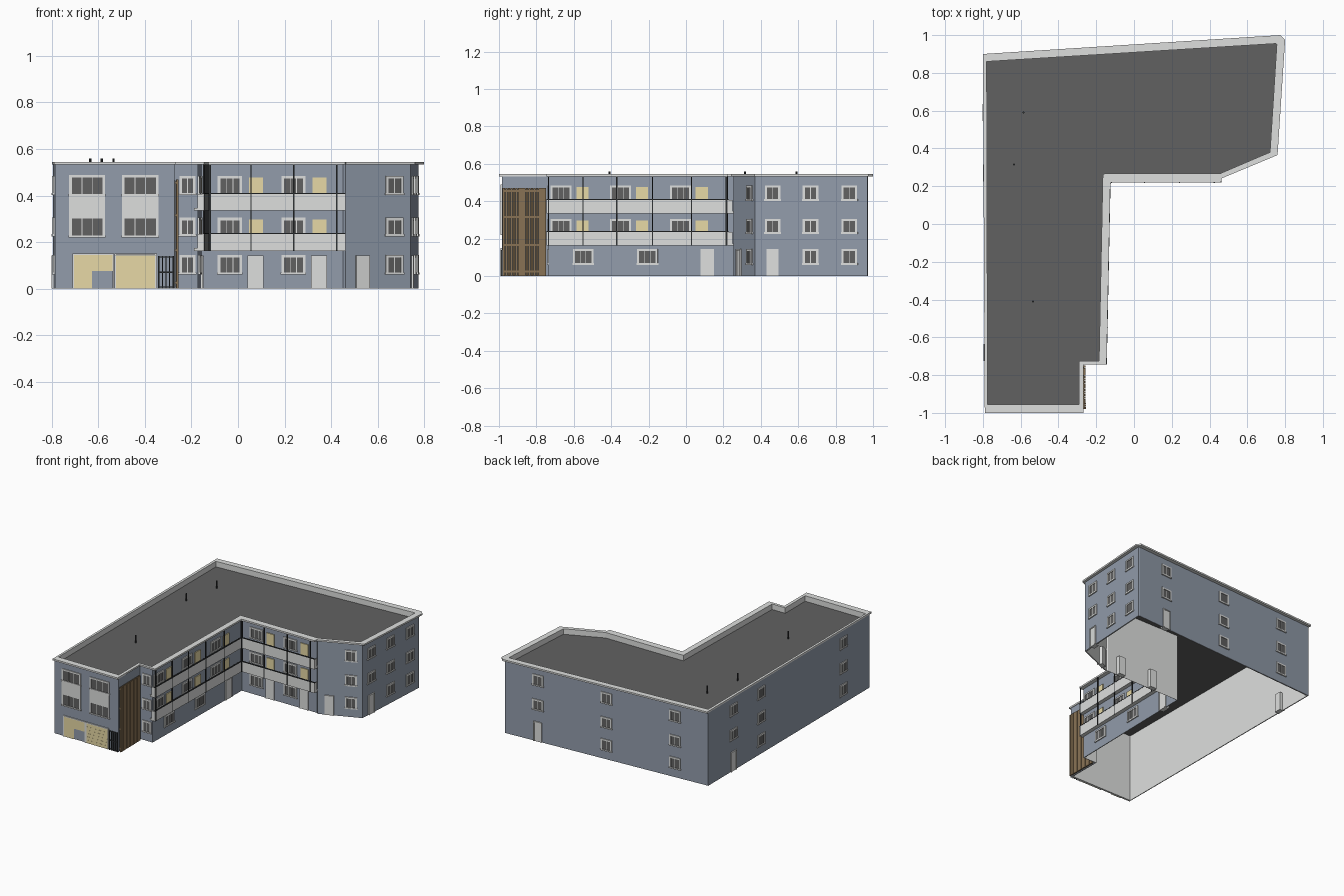
import bpy
import bmesh
from mathutils import Vector

if "Cube" in bpy.data.objects:
    bpy.data.objects.remove(bpy.data.objects["Cube"])


def material(name, r, g, b):
    m = bpy.data.materials.new(name)
    m.use_nodes = True
    m.diffuse_color = (r, g, b, 1)
    m.node_tree.nodes["Principled BSDF"].inputs["Base Color"].default_value = (r, g, b, 1)
    return m


BLUE, LIGHT, DARK, BLACK, YELLOW, WOOD = range(6)
materials = [
    material("blue grey plaster", .29, .335, .41),
    material("light grey trim", .73, .74, .73),
    material("dark grey roof and glass", .12, .12, .12),
    material("black metal", .03, .033, .035),
    material("pale yellow panel", .82, .71, .39),
    material("brown wood", .25, .17, .09),
]

# Every part collects its faces in one mesh
parts = {}


def mesh(name):
    if name not in parts:
        parts[name] = bmesh.new()
    return parts[name]


def face(bm, points, colour):
    f = bm.faces.new([bm.verts.new(p) for p in points])
    f.material_index = colour


def strip(name, lower, z_lower, upper, z_upper, colour):
    """Closed band of quads between two matching outlines."""
    bm = mesh(name)
    for i in range(len(lower)):
        a, b, c, d = lower[i - 1], lower[i], upper[i], upper[i - 1]
        face(bm, [(*b, z_lower), (*a, z_lower), (*d, z_upper), (*c, z_upper)], colour)


class Facade:
    """A vertical plane; parts are placed by their x or y value, height and depth."""

    def __init__(self, p, q, axis):
        self.p, self.v, self.axis = Vector(p), Vector(q) - Vector(p), axis
        self.normal = Vector((-self.v.y, self.v.x)).normalized()

    def at(self, c):
        return self.p + self.v * ((c - self.p[self.axis]) / self.v[self.axis])

    def box(self, name, a, b, z0, z1, d0, d1, colour):
        bm = mesh(name)
        ends = [self.at(a) + self.normal * d0, self.at(b) + self.normal * d0,
                self.at(b) + self.normal * d1, self.at(a) + self.normal * d1]
        low = [bm.verts.new((*e, z0)) for e in ends]
        top = [bm.verts.new((*e, z1)) for e in ends]
        quads = [low, top] + [[low[i - 1], low[i], top[i], top[i - 1]] for i in range(4)]
        new = [bm.faces.new(q) for q in quads]
        for f in new:
            f.material_index = colour
        bmesh.ops.recalc_face_normals(bm, faces=new)

    def frame(self, name, a, b, z0, z1, w, d):
        self.box(name, a, a + w, z0, z1, 0, d, LIGHT)
        self.box(name, b - w, b, z0, z1, 0, d, LIGHT)
        self.box(name, a + w, b - w, z1 - w, z1, 0, d, LIGHT)

    def window(self, name, a, b, z0, z1):
        w = .011
        self.frame(name, a, b, z0, z1, w, .006)
        self.box(name, a - .003, b + .003, z0, z0 + .009, 0, .008, LIGHT)
        self.box(name, a + w, b - w, z0 + .009, z1 - w, 0, .003, DARK)
        panes = 3 if b - a > .09 else 2
        for i in range(1, panes):
            c = a + w + (b - a - 2 * w) * i / panes
            self.box(name, c - .0015, c + .0015, z0 + .009, z1 - w, 0, .004, LIGHT)

    def door(self, name, a, b):
        self.frame(name, a, b, 0, DOOR_TOP, .007, .008)
        self.box(name, a + .007, b - .007, 0, DOOR_TOP - .007, -.03, .004, LIGHT)


ROWS = [(.06, .145), (.225, .305), (.402, .485)]
DOOR_TOP = .143
TOP, ROOF, COPING = .545, .505, .533

# Outlines of the walls, coping edge and parapet, corner by corner
outline = [(-.795, .88), (.765, .972), (.775, .97), (.742, .37), (.462, .255), (.45, .265),
           (-.155, .265), (-.172, -.735), (-.275, -.735), (-.272, -.985), (-.787, -.985)]
coping = [(-.8, .9), (.775, 1), (.8, .975), (.76, .365), (.465, .242), (.46, .22),
          (-.125, .22), (-.145, -.745), (-.268, -.745), (-.268, -1), (-.79, -1)]
parapet = [(-.78, .86), (.75, .955), (.756, .95), (.72, .38), (.458, .268), (.45, .268),
           (-.165, .266), (-.185, -.725), (-.29, -.725), (-.29, -.955), (-.775, -.955)]
inside = [Vector(w).lerp(Vector(p), .45) for w, p in zip(outline, parapet)]

# Hollow walls, open at the bottom
strip("walls", outline, 0, outline, COPING, BLUE)
strip("walls", inside, 0, outline, 0, LIGHT)
strip("inner_walls", inside, ROOF, inside, 0, LIGHT)

# Flat roof with its ceiling and coping
face(mesh("roof"), [(*p, ROOF) for p in reversed(inside)], DARK)
face(mesh("ceiling"), [(*p, ROOF - .005) for p in inside], DARK)
strip("coping", outline, COPING, coping, COPING, LIGHT)
strip("coping", coping, COPING, coping, TOP, LIGHT)
strip("coping", coping, TOP, parapet, TOP, LIGHT)
strip("coping", parapet, TOP, parapet, ROOF, LIGHT)


def wall(i, axis):
    return Facade(outline[i], outline[(i + 1) % len(outline)], axis)


back, east, slant = wall(0, 0), wall(2, 1), wall(3, 0)
court_north, court_west, step = wall(5, 0), wall(6, 1), wall(7, 0)
stair_side, front, west = wall(8, 1), wall(9, 0), wall(10, 1)


def columns(facade, name, centres, width, door_column=None):
    """Windows on three floors; one column can have a door at the ground."""
    for c in centres:
        for floor, (z0, z1) in enumerate(ROWS):
            if floor == 0 and c == door_column:
                facade.door(name + "_door", c - .032, c + .032)
            else:
                facade.window(name + "_windows", c - width / 2, c + width / 2, z0, z1)


columns(back, "back", [.52, -.01, -.54], .085, .52)
columns(east, "east", [.463, .666, .874], .083, .463)
columns(west, "west", [.59, .27, -.68], .085, .59)
columns(slant, "slanted_wall", [.671], .075)
columns(step, "step_wall", [-.217], .07)
slant.door("slanted_wall_door", .505, .563)

# Courtyard walls: windows and yellow doors above, plain doors below
for floor in (1, 2):
    z0, z1 = ROWS[floor]
    for c in (-.035, .238):
        court_north.window("court_north_windows", c - .052, c + .052, z0, z1)
        court_north.box("court_north_yellow_doors", c + .083, c + .142, z0 - .055, z1 - .008, 0, .006, YELLOW)
    for c in (-.668, -.35, -.03):
        court_west.window("court_west_windows", c - .056, c + .056, z0, z1)
        court_west.box("court_west_yellow_doors", c + .082, c + .147, z0 - .055, z1 - .008, 0, .006, YELLOW)
for c in (-.035, .238):
    court_north.window("court_north_windows", c - .052, c + .052, *ROWS[0])
    court_north.door("court_north_doors", c + .076, c + .144)
for c in (-.55, -.206):
    court_west.window("court_west_windows", c - .055, c + .055, *ROWS[0])
court_west.door("court_west_doors", .077, .15)

# Access balconies with solid fronts, rails and posts
edge_north = Facade(coping[5], coping[6], 0)
edge_west = Facade(coping[6], coping[7], 1)
for edge, a, b, end, posts in (
        (edge_north, -.125, .462, .456, (-.12, .056, .24, .425)),
        (edge_west, -.745, .22, -.745, (-.735, -.55, -.37, -.18, .03, .215))):
    for z in (.163, .335):
        edge.box("balcony_fronts", a, b, z, z + .072, -.008, 0, LIGHT)
        edge.box("balcony_slabs", a, b, z, z + .012, -.043, -.008, LIGHT)
        edge.box("balcony_rails", a, b, z + .072, z + .077, -.008, .001, BLACK)
        edge.box("balcony_ends", end, end + .006, z, z + .072, -.028, -.008, LIGHT)
    for c in posts:
        edge.box("balcony_posts", c - .003, c + .003, .163, COPING, -.005, .002, BLACK)

# Front: paired windows with a light panel between the floors
for a, b in ((-.725, -.572), (-.498, -.342)):
    front.window("front_windows", a, b, .22, .313)
    front.box("front_spandrels", a, b, .313, .397, 0, .006, LIGHT)
    front.window("front_windows", a, b, .397, .488)

# Front: garage doors and gate
front.frame("garage_frames", -.711, -.533, 0, .151, .007, .007)
front.box("left_garage_door", -.704, -.627, 0, .144, 0, .005, YELLOW)
front.box("left_garage_door", -.627, -.54, .077, .144, 0, .005, YELLOW)
front.frame("garage_frames", -.531, -.349, 0, .151, .007, .007)
for i in range(6):
    front.box("right_garage_door", -.524, -.356, i * .024, i * .024 + .0235, 0, .005, YELLOW)
for i in range(5):
    x = -.343 + i * .0155
    front.box("gate", x, x + .005, 0, .14, 0, .008, BLACK)
for z in (.005, .068, .134):
    front.box("gate", -.343, -.276, z, z + .005, 0, .007, BLACK)

# Timber screen beside the front corner
stair_side.box("screen_backing", -.975, -.75, .005, .465, 0, .004, DARK)
for i in range(17):
    y = -.98 + i * .0137
    stair_side.box("timber_screen", y, y + .0117, 0, .47, .008, .017, WOOD)
for z in (.02, .16, .31, .45):
    stair_side.box("screen_rails", -.98, -.748, z, z + .01, .004, .009, WOOD)

# Turn the collected faces into objects
for name, bm in parts.items():
    data = bpy.data.meshes.new(name)
    for m in materials:
        data.materials.append(m)
    bm.to_mesh(data)
    bm.free()
    bpy.context.collection.objects.link(bpy.data.objects.new(name, data))

# Roof vents
for x, y in ((-.585, .59), (-.635, .315), (-.535, -.41)):
    bpy.ops.mesh.primitive_cylinder_add(vertices=8, radius=.005, depth=.055, location=(x, y, .532))
    vent = bpy.context.object
    vent.name = "roof_vent"
    vent.data.materials.append(materials[BLACK])
